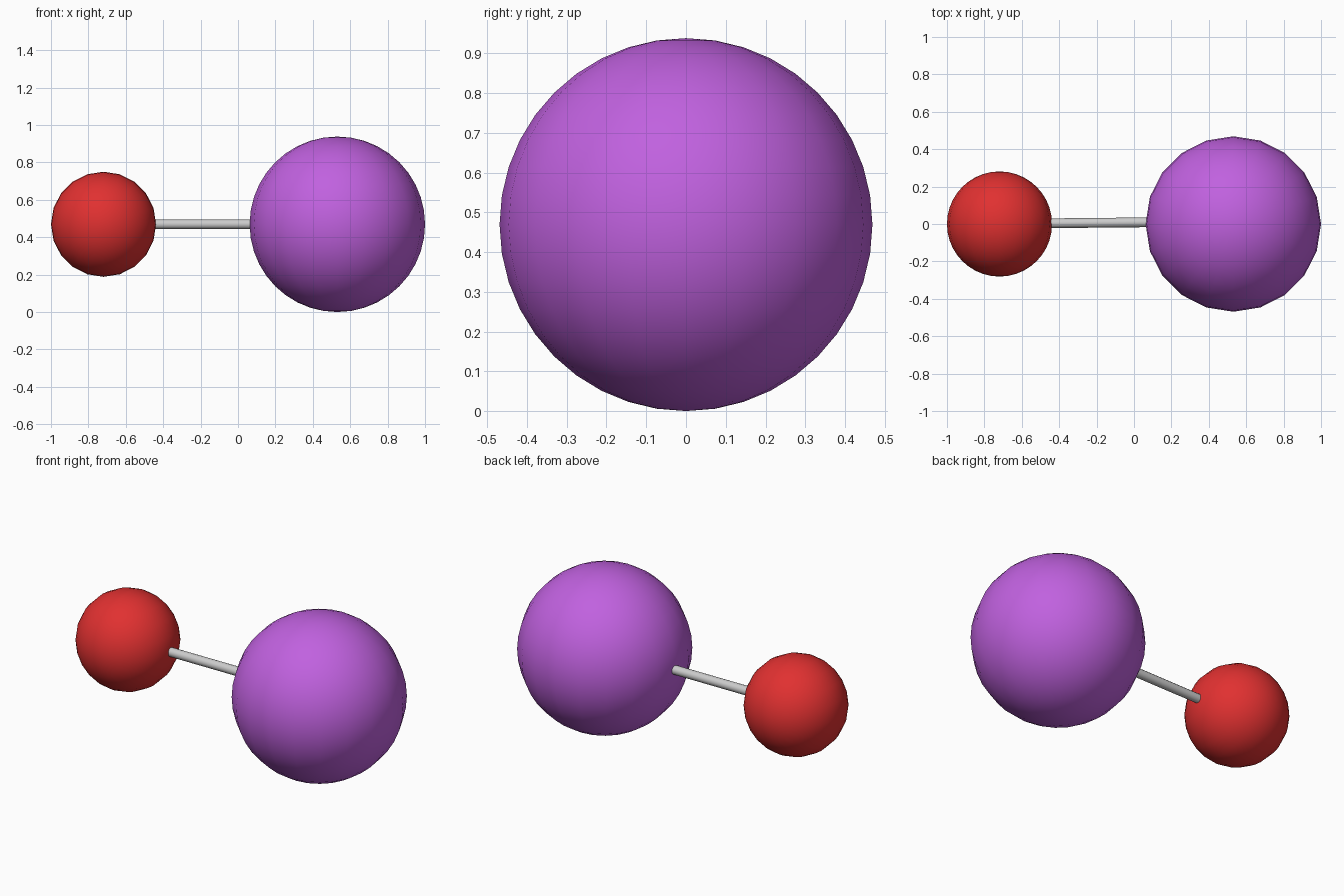
import bpy
from math import radians
from mathutils import Vector

if "Cube" in bpy.data.objects:
    bpy.data.objects.remove(bpy.data.objects["Cube"])


def finish(obj, name, color=None):
    obj.name = name
    bpy.ops.object.shade_smooth_by_angle(angle=radians(40))
    if color:
        mat = bpy.data.materials.new(name + "_colour")
        mat.diffuse_color = color
        mat.use_nodes = True
        mat.node_tree.nodes["Principled BSDF"].inputs["Base Color"].default_value = mat.diffuse_color
        obj.data.materials.append(mat)


def ball(name, x, radius, color, tilt=0):
    bpy.ops.mesh.primitive_uv_sphere_add(
        segments=20, ring_count=20, radius=radius,
        location=(x, 0, 0.469), rotation=(tilt, 0, 0))
    finish(bpy.context.object, name, color)


# Large ball with vertical poles, small ball with poles front to back
ball("large_ball", 0.531, 0.469, (0.53, 0.12, 0.74, 1))
ball("small_ball", -0.719, 0.281, (0.75, 0.03, 0.03, 1), radians(90))

# Connecting rod, very slightly skewed, ends buried in both balls
a, b = Vector((-0.55, 0.003, 0.469)), Vector((0.17, 0.010, 0.469))
bpy.ops.mesh.primitive_cylinder_add(
    vertices=12, radius=0.026, depth=(b - a).length, location=(a + b) / 2,
    rotation=(b - a).to_track_quat('Z', 'Y').to_euler())
finish(bpy.context.object, "connecting_rod")
